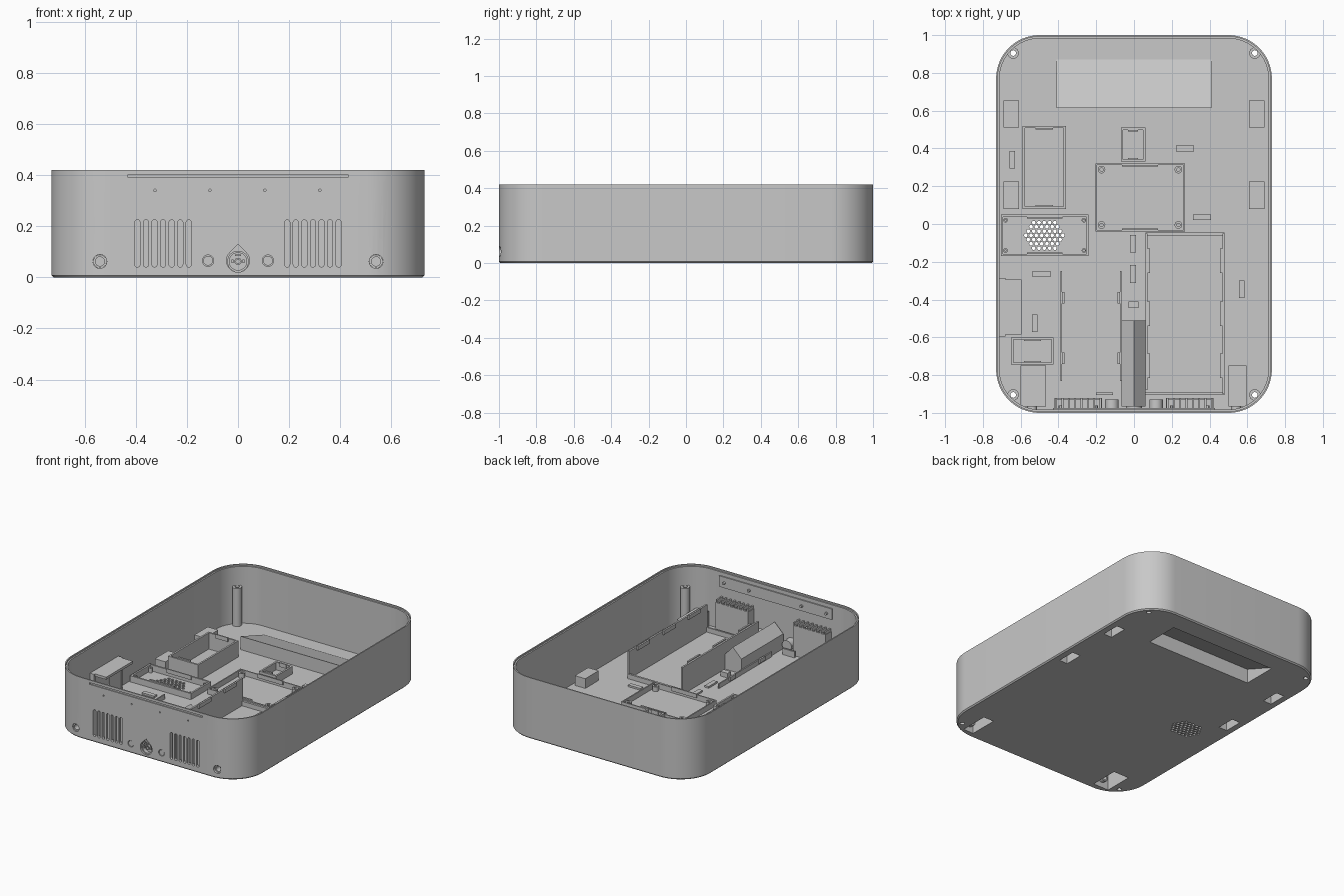
import bpy, bmesh, math

old = bpy.data.objects.get("Cube")
if old:
    bpy.data.objects.remove(old, do_unlink=True)

grey = bpy.data.materials.new("plain_grey")
grey.use_nodes = True
COLOUR = (0.58, 0.58, 0.58, 1)
grey.diffuse_color = COLOUR
grey.node_tree.nodes["Principled BSDF"].inputs["Base Color"].default_value = COLOUR

HX, HY, H, R = 0.73, 1.0, 0.42, 0.23
WALL, FLOOR = 0.018, 0.018
FRONT = -HY + WALL


def prism(bm, pts, a, b, axis="z"):
    """Extrude a flat outline from a to b along an axis."""
    def place(u, v, w):
        return {"z": (u, v, w), "y": (u, w, v), "x": (w, u, v)}[axis]
    lo = [bm.verts.new(place(u, v, a)) for u, v in pts]
    hi = [bm.verts.new(place(u, v, b)) for u, v in pts]
    n = len(pts)
    faces = [bm.faces.new(lo), bm.faces.new(hi)]
    faces += [bm.faces.new((lo[i], lo[(i + 1) % n], hi[(i + 1) % n], hi[i])) for i in range(n)]
    bmesh.ops.recalc_face_normals(bm, faces=faces)


def box(bm, x0, x1, y0, y1, z0, z1):
    prism(bm, [(x0, y0), (x1, y0), (x1, y1), (x0, y1)], z0, z1)


def arc(cx, cy, r, start, end, n):
    return [(cx + r * math.cos(math.radians(start + (end - start) * i / n)),
             cy + r * math.sin(math.radians(start + (end - start) * i / n))) for i in range(n + 1)]


def disc(cx, cy, r, n=24):
    return arc(cx, cy, r, 0, 360, n)[:-1]


def rounded_rect(inset):
    r, pts = R - inset, []
    for k, (sx, sy) in enumerate([(1, 1), (-1, 1), (-1, -1), (1, -1)]):
        pts += arc(sx * (HX - R), sy * (HY - R), r, 90 * k, 90 * k + 90, 16)
    return pts


def finish(name, bm):
    mesh = bpy.data.meshes.new(name)
    bm.to_mesh(mesh)
    bm.free()
    mesh.materials.append(grey)
    ob = bpy.data.objects.new(name, mesh)
    bpy.context.scene.collection.objects.link(ob)
    return ob


def part(name, build):
    bm = bmesh.new()
    build(bm)
    return finish(name, bm)


def boxes(name, *dims):
    return part(name, lambda bm: [box(bm, *d) for d in dims])


def ring(bm, cx, cy, r_out, r_in, a, b, axis="y"):
    """Tube between two radii."""
    start = len(bm.verts)
    outer, inner = disc(cx, cy, r_out), disc(cx, cy, r_in)
    rows = [(outer, a), (outer, b), (inner, b), (inner, a)]
    loops = [[bm.verts.new((u, w, v) if axis == "y" else (u, v, w)) for u, v in pts]
             for pts, w in rows]
    n, faces = len(outer), []
    for k in range(4):
        p, q = loops[k], loops[(k + 1) % 4]
        faces += [bm.faces.new((p[i], p[(i + 1) % n], q[(i + 1) % n], q[i])) for i in range(n)]
    bmesh.ops.recalc_face_normals(bm, faces=faces)


def frame(name, x0, x1, y0, y1, h, t=0.012, tabs=True):
    """Four low walls with two snap tabs on the short ends."""
    z = FLOOR - 0.005
    dims = [(x0, x0 + t, y0, y1, z, h), (x1 - t, x1, y0, y1, z, h),
            (x0 + t, x1 - t, y0, y0 + t, z, h), (x0 + t, x1 - t, y1 - t, y1, z, h)]
    if tabs:
        m, w = (x0 + x1) / 2, (x1 - x0) * 0.2
        dims += [(m - w, m + w, y0 + t, y0 + t + 0.008, h - 0.02, h + 0.008),
                 (m - w, m + w, y1 - t - 0.008, y1 - t, h - 0.02, h + 0.008)]
    return boxes(name, *dims)


# Tray shell: one loft over the outside, the stepped rim and the inside
def shell(bm):
    steps = [(0.008, 0), (0, 0.008), (0, H), (0.008, H), (0.008, H - 0.01),
             (WALL, H - 0.01), (WALL, FLOOR)]
    loops = [[bm.verts.new((x, y, z)) for x, y in rounded_rect(d)] for d, z in steps]
    n = len(loops[0])
    for p, q in zip(loops, loops[1:]):
        for i in range(n):
            bm.faces.new((p[i], p[(i + 1) % n], q[(i + 1) % n], q[i]))
    bm.faces.new(loops[0])
    bm.faces.new(loops[-1])
    bmesh.ops.recalc_face_normals(bm, faces=bm.faces)


POSTS = [(sx * 0.64, sy * 0.905) for sx in (-1, 1) for sy in (-1, 1)]
POCKETS = [(sx * 0.65 - 0.04, sx * 0.65 + 0.04, y, y + 0.145, 0.085)
           for sx in (-1, 1) for y in (0.08, 0.51)]
POCKETS += [(0.5, 0.595, -0.965, -0.75, 0.125), (-0.6, -0.465, -0.965, -0.75, 0.125)]


# Raised housings: handle wedge and pockets
def housings(bm):
    prism(bm, [(0.615, 0.005), (0.87, 0.005), (0.87, 0.024), (0.615, 0.11)], -0.41, 0.41, "x")
    for x0, x1, y0, y1, h in POCKETS:
        box(bm, x0, x1, y0, y1, 0.005, h)


def posts(bm):
    for x, y in POSTS:
        prism(bm, disc(x, y, 0.03), 0.006, 0.28)


# Openings from below
def floor_cuts(bm):
    prism(bm, [(0.627, -0.05), (0.86, -0.05), (0.86, 0.008), (0.627, 0.098)], -0.398, 0.398, "x")
    for x0, x1, y0, y1, h in POCKETS:
        box(bm, x0 + 0.009, x1 - 0.009, y0 + 0.009, y1 - 0.009, -0.05, h - 0.01)
    for row in range(-3, 4):
        count = 8 - abs(row)
        for i in range(count):
            x = -0.475 + (i - (count - 1) / 2) * 0.028
            prism(bm, disc(x, -0.06 + row * 0.0225, 0.0105, 6), -0.05, 0.05)


def post_cuts(bm):
    for x, y in POSTS:
        prism(bm, disc(x, y, 0.015), -0.05, 0.35)


# Openings in the front wall
def front_cuts(bm):
    for s in (-1, 1):
        for i in range(7):
            x = s * 0.293 + (i - 3) * 0.0335
            slot = arc(x, 0.215, 0.01, 0, 180, 8) + arc(x, 0.05, 0.01, 180, 360, 8)
            prism(bm, slot, -1.05, -0.97, "y")
        prism(bm, disc(s * 0.117, 0.065, 0.022), -1.05, -0.97, "y")
        prism(bm, disc(s * 0.54, 0.062, 0.027), -1.05, -0.94, "y")
        prism(bm, disc(s * 0.588, 0.096, 0.007, 12), -1.05, -0.99, "y")
    tear = [(0, 0.065 + 0.045 * math.sqrt(2))] + arc(0, 0.065, 0.045, 135, 405, 24)
    prism(bm, tear, -1.05, -0.965, "y")
    for i in range(4):
        prism(bm, disc(-0.325 + i * 0.215, 0.34, 0.005, 12), -1.05, -0.99, "y")
    box(bm, -0.43, 0.43, -1.05, -0.993, 0.39, 0.402)


body = part("tray_shell", shell)
steps = [("housing_tool", housings, "UNION"), ("post_tool", posts, "UNION"),
         ("floor_cutter", floor_cuts, "DIFFERENCE"), ("post_cutter", post_cuts, "DIFFERENCE"),
         ("front_cutter", front_cuts, "DIFFERENCE")]
tools = []
for name, build, op in steps:
    tool = part(name, build)
    tool.hide_render = True
    tools.append(tool)
    mod = body.modifiers.new(name, "BOOLEAN")
    mod.object, mod.operation, mod.solver = tool, op, "EXACT"
deps = bpy.context.evaluated_depsgraph_get()
body_mesh = bpy.data.meshes.new_from_object(body.evaluated_get(deps))
body.modifiers.clear()
body.data = body_mesh
for tool in tools:
    bpy.data.objects.remove(tool, do_unlink=True)

# Component frames on the floor
Z = FLOOR - 0.005
frame("battery_frame", -0.59, -0.36, 0.08, 0.52, 0.13)
frame("small_board_frame", -0.07, 0.06, 0.33, 0.51, 0.07)
frame("main_board_frame", -0.205, 0.27, -0.04, 0.32, 0.055, 0.008)
frame("speaker_frame", -0.705, -0.24, -0.17, 0.05, 0.06)
frame("corner_module_frame", -0.65, -0.425, -0.745, -0.6, 0.09)


def standoffs(bm):
    for x in (-0.172, 0.235):
        for y in (-0.005, 0.288):
            ring(bm, x, y, 0.02, 0.009, Z, 0.05, "z")
    for x in (-0.68, -0.265):
        for y in (-0.14, 0.02):
            ring(bm, x, y, 0.012, 0.005, Z, 0.05, "z")


part("standoffs", standoffs)

# Large bay with tall side walls, and the low rails beside it
boxes("bay_walls", (0.06, 0.072, -0.88, -0.05, Z, 0.205), (0.468, 0.48, -0.9, -0.05, Z, 0.205),
      (0.06, 0.48, -0.06, -0.046, Z, 0.05), (0.06, 0.48, -0.905, -0.893, Z, 0.05))
boxes("bay_tabs", *[(x, x + 0.012, y, y + 0.13, 0.185, 0.212)
                    for x in (0.072, 0.456) for y in (-0.26, -0.54, -0.815)])
boxes("low_rails", *[(x, x + 0.008, -0.83, -0.25, Z, 0.05) for x in (-0.388, -0.075)])
boxes("rail_tabs", *[(x, x + 0.012, y, y + 0.06, 0.03, 0.058)
                     for x in (-0.38, -0.087) for y in (-0.42, -0.74)])

# Shelf on the side wall with its supports
boxes("side_shelf", (-0.715, -0.595, -0.585, -0.295, 0.22, 0.237),
      (-0.715, -0.68, -0.595, -0.583, Z, 0.237), (-0.715, -0.68, -0.297, -0.285, Z, 0.237),
      (-0.64, -0.628, -0.5, -0.38, Z, 0.222))

# Gabled cover behind the power inlet
part("inlet_cover", lambda bm: prism(
    bm, [(-0.065, Z), (0.06, Z), (0.06, 0.12), (0, 0.185), (-0.065, 0.12)], -0.966, -0.51, "y"))


def inlet(bm):
    ring(bm, 0, 0.062, 0.042, 0.034, -0.99, -0.964)
    ring(bm, 0, 0.062, 0.014, 0.008, -0.985, -0.964)
    for dx in (-0.022, 0.022):
        box(bm, dx - 0.004, dx + 0.004, -0.985, -0.964, 0.055, 0.07)
    box(bm, -0.012, 0.012, -0.985, -0.964, 0.084, 0.09)


part("power_inlet", inlet)


# Buttons and sockets along the front
def sockets(bm):
    for s in (-1, 1):
        prism(bm, disc(s * 0.117, 0.065, 0.036), -0.985, -0.93, "y")
        prism(bm, disc(s * 0.117, 0.065, 0.019), -0.997, -0.97, "y")
        ring(bm, s * 0.54, 0.062, 0.0265, 0.018, -0.985, -0.93)


part("front_sockets", sockets)

# Vent covers with comb tops
for side, s in (("left", 1), ("right", -1)):
    c = s * 0.295
    dims = [(c - 0.125, c + 0.125, -0.932, -0.92, Z, 0.225)]
    dims += [(c + e - 0.006, c + e + 0.006, -0.985, -0.92, Z, 0.225) for e in (-0.119, 0.119)]
    dims += [(c + (i - 3.5) * 0.0335 - 0.005, c + (i - 3.5) * 0.0335 + 0.005, -0.985, -0.92, 0.22, 0.245)
             for i in range(8)]
    boxes(side + "_vent_cover", *dims)

# Strip inside the front wall
boxes("front_strip", (-0.43, 0.43, FRONT - 0.004, FRONT + 0.008, 0.31, 0.385))


def strip_pins(bm):
    for x in (-0.39, -0.2, 0.2, 0.39):
        prism(bm, disc(x, 0.345, 0.009, 12), FRONT, FRONT + 0.022, "y")


part("strip_pins", strip_pins)

# Cable clips scattered over the floor
CLIPS = [(-0.645, 0.34, 0), (0.27, 0.4, 1), (0.36, 0.035, 1), (-0.49, -0.265, 1),
         (-0.525, -0.525, 0), (0.57, -0.345, 0), (-0.005, -0.105, 0), (-0.005, -0.265, 0)]
clips = []
for x, y, flat in CLIPS:
    w, d = (0.047, 0.015) if flat else (0.015, 0.047)
    clips.append((x - w, x + w, y - d, y + d, Z, 0.03))
clips += [(-0.03, 0.025, -0.445, -0.41, Z, 0.05), (-0.2, -0.11, -0.905, -0.893, Z, 0.06)]
boxes("cable_clips", *clips)

# Smooth shading with sharp edges kept
for ob in bpy.context.scene.objects:
    if ob.type == "MESH":
        ob.select_set(True)
        bpy.context.view_layer.objects.active = ob
bpy.ops.object.shade_smooth_by_angle(angle=math.radians(30))
